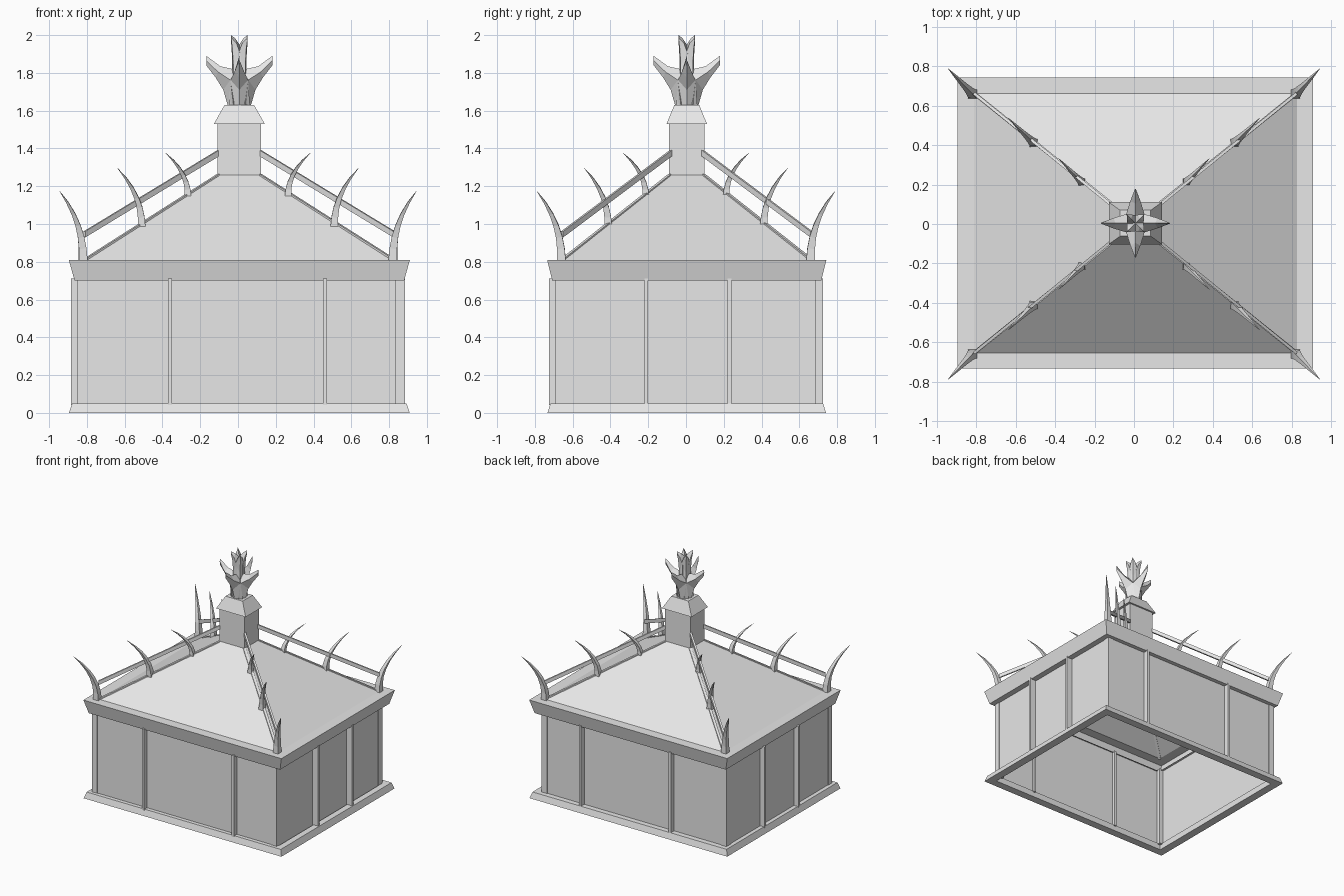
import bpy, bmesh
from math import pi
from mathutils import Vector, Matrix

old = bpy.data.objects.get("Cube")
if old:
    bpy.data.objects.remove(old, do_unlink=True)

stone = bpy.data.materials.new("pale_grey")
stone.use_nodes = True
stone.diffuse_color = (0.8, 0.8, 0.8, 1)
stone.node_tree.nodes["Principled BSDF"].inputs["Base Color"].default_value = (0.8, 0.8, 0.8, 1)

# Slight offset of the roof, tower and plinth
CX, CY = 0.007, 0.004


def finish(name, bm):
    bmesh.ops.recalc_face_normals(bm, faces=bm.faces)
    mesh = bpy.data.meshes.new(name)
    bm.to_mesh(mesh)
    bm.free()
    mesh.materials.append(stone)
    obj = bpy.data.objects.new(name, mesh)
    bpy.context.collection.objects.link(obj)
    return obj


def loft(name, rings, caps=True, closed=False):
    """Skin a list of equal-length point rings."""
    bm = bmesh.new()
    rows = [[bm.verts.new(p) for p in ring] for ring in rings]
    pairs = list(zip(rows, rows[1:]))
    if closed:
        pairs.append((rows[-1], rows[0]))
    for low, high in pairs:
        for i in range(len(low)):
            j = (i + 1) % len(low)
            bm.faces.new((low[i], low[j], high[j], high[i]))
    if caps and not closed:
        bm.faces.new(rows[0])
        bm.faces.new(rows[-1])
    return finish(name, bm)


def rect(hx, hy, z, cx=CX, cy=CY):
    return [(cx + a * hx, cy + b * hy, z) for a, b in ((-1, -1), (1, -1), (1, 1), (-1, 1))]


def box(name, center, size):
    bm = bmesh.new()
    bmesh.ops.create_cube(bm, size=1)
    bmesh.ops.transform(bm, matrix=Matrix.Translation(center) @ Matrix.Diagonal((*size, 1)), verts=bm.verts)
    return finish(name, bm)


def bar(name, a, b, width, height):
    """Rectangular bar whose ends are cut upright."""
    a, b = Vector(a), Vector(b)
    side = (b - a).cross(Vector((0, 0, 1))).normalized() * width / 2
    up = Vector((0, 0, height / 2))
    return loft(name, [[p - side - up, p + side - up, p + side + up, p - side + up] for p in (a, b)])


# Hollow plinth, inset walls and shell roof
WX, WY = -0.007, -0.002
loft("plinth", [rect(0.902, 0.737, 0), rect(0.885, 0.722, 0.05),
                rect(0.835, 0.672, 0.05), rect(0.835, 0.672, 0)], closed=True)
loft("walls", [rect(hx, hy, z, WX, WY) for hx, hy, z in (
    (0.838, 0.684, 0.04), (0.838, 0.684, 0.71), (0.828, 0.674, 0.71), (0.828, 0.674, 0.04))], closed=True)
loft("roof", [rect(0.822, 0.668, 0.7), rect(0.872, 0.712, 0.7), rect(0.903, 0.739, 0.81),
              rect(0.82, 0.66, 0.81), rect(0.115, 0.093, 1.26)], caps=False)

# Corner posts, and mullions standing proud of the walls
for sx in (-1, 1):
    for sy in (-1, 1):
        box("corner_post", (WX + sx * 0.818, WY + sy * 0.664, 0.376), (0.05, 0.05, 0.67))
for s in (-1, 1):
    for x in (-0.36, 0.46):
        box("long_wall_mullion", (x, s * 0.69, 0.376), (0.02, 0.07, 0.67))
    for y in (-0.21, 0.23):
        box("short_wall_mullion", (s * 0.86, y, 0.376), (0.05, 0.02, 0.67))

# Chimney block with tapered cap
loft("tower", [rect(0.115, 0.093, 1.25), rect(0.115, 0.093, 1.53)])
loft("tower_cap", [rect(0.135, 0.107, 1.53), rect(0.078, 0.066, 1.63)])


def horn(name, base, tip, width):
    """Tapered horn that rises upright and bends outward."""
    base, tip = Vector(base), Vector(tip)
    out = Vector((tip.x - base.x, tip.y - base.y, 0))
    along = out.normalized()
    side = along.cross(Vector((0, 0, 1)))
    rise = tip.z - base.z
    rings = []
    for i in range(7):
        t = i / 6
        c = base + out * t ** 2.2 + Vector((0, 0, rise * t))
        w = width * (1 - t) ** 0.8 / 2 + 0.001
        tilt = (along - Vector((0, 0, 0.7 * t))).normalized()
        rings.append([c + tilt * w, c + side * w, c - tilt * w, c - side * w])
    return loft(name, rings)


# Hip trims, raised rails and horns on each hip
HORNS = [((0.82, 0.66, 0.81), (0.945, 0.79, 1.175), 0.064),
         ((0.51, 0.412, 0.985), (0.637, 0.537, 1.295), 0.056),
         ((0.265, 0.213, 1.145), (0.382, 0.332, 1.375), 0.048)]
for sx in (-1, 1):
    for sy in (-1, 1):
        def m(x, y, z, cx=CX, cy=CY):
            return (cx + x * sx, cy + y * sy, z)
        bar("hip_trim", m(0.82, 0.66, 0.808), m(0.112, 0.09, 1.258), 0.02, 0.014)
        bar("hip_rail", m(0.82, 0.66, 0.945), m(0.1, 0.075, 1.382), 0.015, 0.032)
        for base, tip, width in HORNS:
            horn("hip_horn", m(*base, 0, 0), m(*tip, 0, 0), width)


def leaf(name, sections, angle):
    """Keeled leaf; sections hold inner r/z, outer r/z and half width."""
    place = Matrix.Translation((CX, CY, 0)) @ Matrix.Rotation(angle, 4, 'Z')
    rings = []
    for ri, zi, ro, zo, w in sections:
        mid, z = (ri + ro) / 2, (zi + zo) / 2
        rings.append([place @ Vector(p) for p in ((ri, 0, zi), (mid, w, z), (ro, 0, zo), (mid, -w, z))])
    return loft(name, rings)


# Leafy finial: four spreading leaves and four upright ones on the diagonals
BIG = [(0, 1.63, 0.062, 1.63, 0.056), (0.01, 1.815, 0.085, 1.71, 0.046),
       (0.1, 1.835, 0.125, 1.775, 0.026), (0.175, 1.89, 0.175, 1.84, 0.002)]
SMALL = [(0, 1.7, 0.045, 1.7, 0.03), (0, 1.95, 0.045, 1.84, 0.033),
         (0.03, 1.982, 0.052, 1.93, 0.02), (0.06, 2.0, 0.06, 1.97, 0.002)]
for k in range(4):
    leaf("finial_leaf", BIG, k * pi / 2)
    leaf("finial_bud", SMALL, k * pi / 2 + pi / 4)
